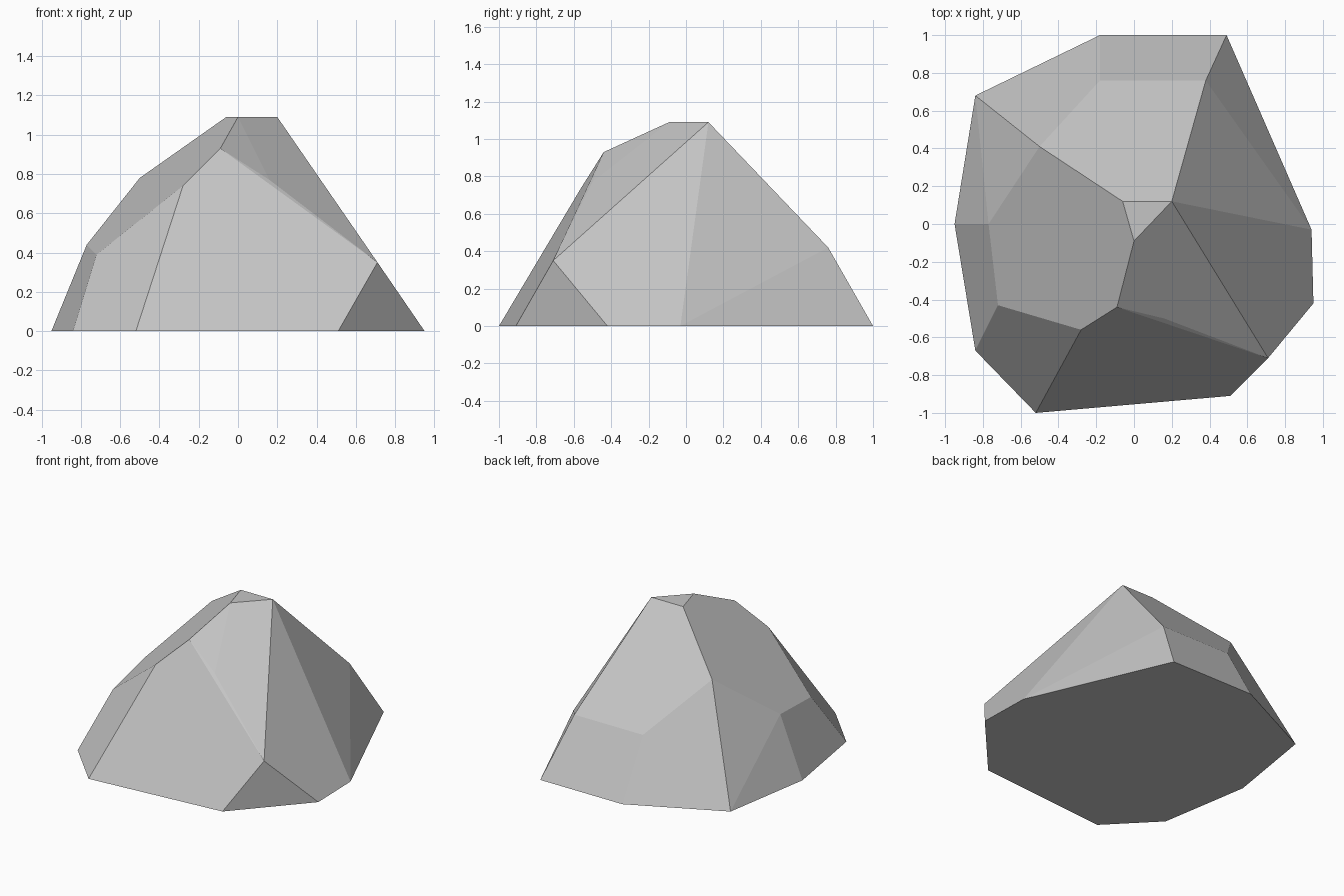
import bpy
import bmesh
import math

# Remove the default object if the scene has it
default_object = bpy.data.objects.get("Cube")
if default_object is not None:
    bpy.data.objects.remove(default_object, do_unlink=True)


def flat_material(name, colour):
    """Make one plain material that shows in the viewport and in a render."""
    material = bpy.data.materials.new(name)
    material.use_nodes = True
    material.diffuse_color = colour
    shader = material.node_tree.nodes["Principled BSDF"]
    shader.inputs["Base Color"].default_value = colour
    shader.inputs["Roughness"].default_value = 1.0
    return material


def faceted_stone(name, corners, material):
    """Wrap a convex skin round the corners and merge nearly flat facets."""
    mesh = bpy.data.meshes.new(name)
    bm = bmesh.new()
    for corner in corners:
        bm.verts.new(corner)
    bmesh.ops.convex_hull(bm, input=bm.verts[:])
    bmesh.ops.dissolve_limit(bm, angle_limit=math.radians(2.5),
                             verts=bm.verts[:], edges=bm.edges[:])
    bmesh.ops.recalc_face_normals(bm, faces=bm.faces[:])
    for face in bm.faces:
        face.smooth = False
    bm.to_mesh(mesh)
    bm.free()
    mesh.materials.append(material)
    stone = bpy.data.objects.new(name, mesh)
    bpy.context.scene.collection.objects.link(stone)
    return stone


# Outline on the ground, anticlockwise from the back
footprint = [(0.49, 1), (-0.18, 1), (-0.84, 0.68), (-0.95, 0), (-0.84, -0.67),
             (-0.52, -1), (0.51, -0.91), (0.95, -0.42), (0.94, -0.03)]

# Shoulder corners where the steep sides meet the sloping upper facets
shoulders = [(0.38, 0.76, 0.42), (-0.18, 0.76, 0.42), (-0.5, 0.41, 0.78),
             (-0.77, 0, 0.44), (-0.72, -0.43, 0.39), (-0.28, -0.56, 0.74),
             (-0.09, -0.44, 0.93), (0.16, -0.5, 0.77), (0.71, -0.71, 0.35)]

# Small flat triangle at the top
summit_height = 1.09
summit = [(-0.06, 0.12), (0.2, 0.12), (0, -0.09)]

corners = [(x, y, 0) for x, y in footprint]
corners += shoulders
corners += [(x, y, summit_height) for x, y in summit]

grey = flat_material("stone grey", (0.56, 0.56, 0.56, 1))
faceted_stone("rock", corners, grey)
